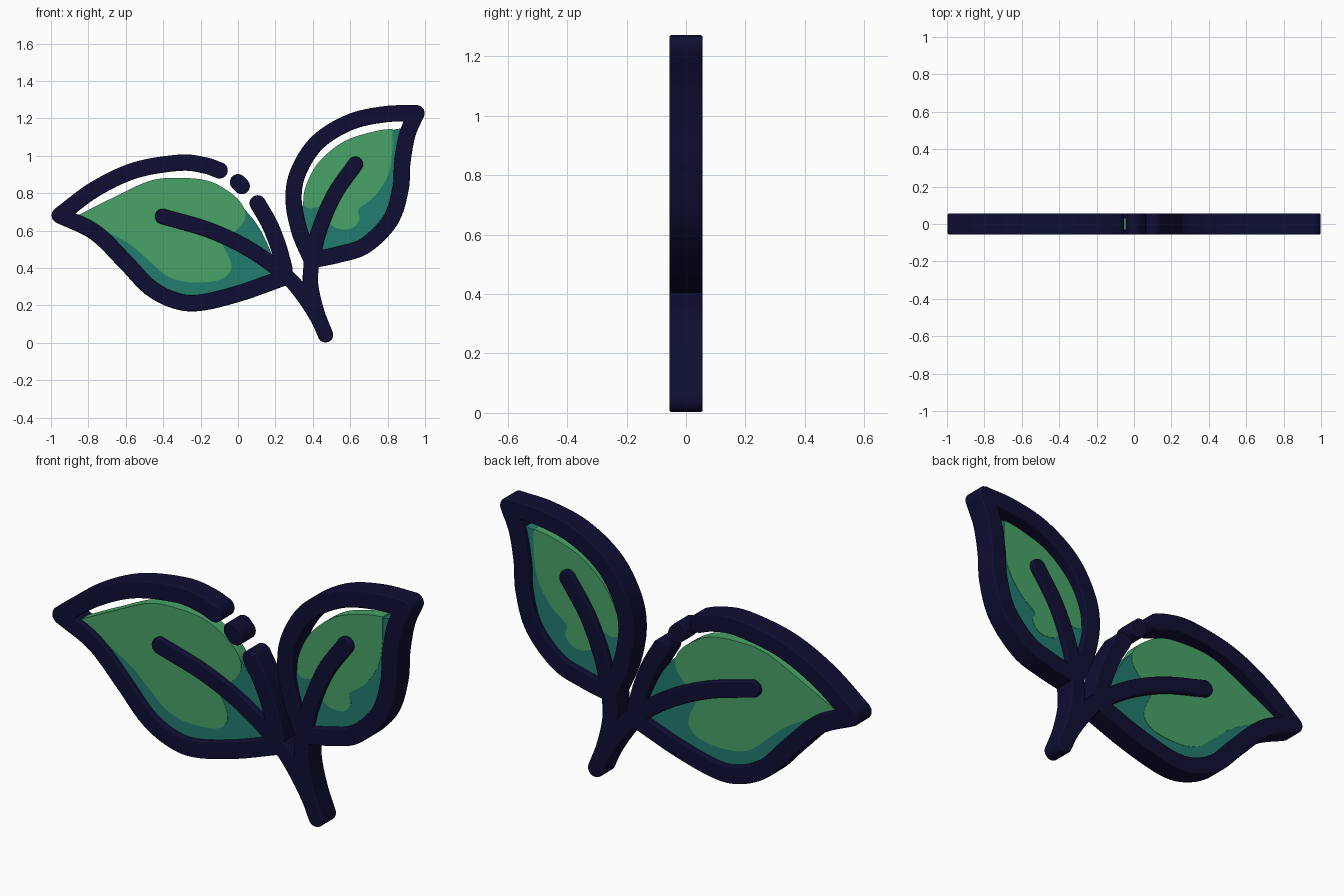
import bpy, bmesh, math
from mathutils import Vector

if "Cube" in bpy.data.objects:
    bpy.data.objects.remove(bpy.data.objects["Cube"])


def material(name, rgb):
    m = bpy.data.materials.new(name)
    m.diffuse_color = (*rgb, 1)
    m.use_nodes = True
    m.node_tree.nodes["Principled BSDF"].inputs["Base Color"].default_value = m.diffuse_color
    return m


NAVY = material("navy", (0.0045, 0.0045, 0.034))
GREEN = material("leaf_green", (0.065, 0.366, 0.138))
TEAL = material("leaf_shade", (0.016, 0.202, 0.162))


def smooth(pts, n=8):
    """Catmull-Rom samples through the points (x, z)."""
    p = [Vector(q) for q in pts]
    p = [2 * p[0] - p[1]] + p + [2 * p[-1] - p[-2]]
    out = []
    for a, b, c, d in zip(p, p[1:], p[2:], p[3:]):
        for i in range(n):
            t = i / n
            out.append(0.5 * (2 * b + (c - a) * t + (2 * a - 5 * b + 4 * c - d) * t * t
                              + (3 * b - a - 3 * c + d) * t ** 3))
    return out + [p[-2]]


def slab(name, outline, half, mat, bevel=0):
    """Flat plate: outline in the xz plane, thickened evenly about y = 0."""
    bm = bmesh.new()
    face = bm.faces.new([bm.verts.new((p[0], -half, p[1])) for p in outline])
    ext = bmesh.ops.extrude_face_region(bm, geom=[face])
    bmesh.ops.translate(bm, vec=(0, 2 * half, 0),
                        verts=[v for v in ext["geom"] if isinstance(v, bmesh.types.BMVert)])
    bmesh.ops.recalc_face_normals(bm, faces=bm.faces)
    for f in bm.faces:
        f.smooth = True
    me = bpy.data.meshes.new(name)
    bm.to_mesh(me)
    bm.free()
    me.set_sharp_from_angle(angle=math.radians(35))
    me.materials.append(mat)
    ob = bpy.data.objects.new(name, me)
    bpy.context.collection.objects.link(ob)
    if bevel:
        mod = ob.modifiers.new("soft_edge", 'BEVEL')
        mod.width = bevel
        mod.segments = 2
        mod.limit_method = 'ANGLE'
        mod.angle_limit = math.radians(50)
        mod.harden_normals = True


def stroke(name, pts, r=0.0435):
    """Round-capped line of constant width."""
    c = smooth(pts)
    tan = [(c[min(i + 1, len(c) - 1)] - c[max(i - 1, 0)]).normalized() for i in range(len(c))]
    nrm = [Vector((-t.y, t.x)) for t in tan]

    def cap(p, n, t):
        return [p + r * (n * math.cos(a) + t * math.sin(a))
                for a in (math.pi * k / 12 for k in range(1, 12))]

    outline = [p + n * r for p, n in zip(c, nrm)]
    outline += cap(c[-1], nrm[-1], tan[-1])
    outline += [p - n * r for p, n in zip(c[::-1], nrm[::-1])]
    outline += cap(c[0], -nrm[0], -tan[0])
    slab(name, outline, 0.056, NAVY, 0.007)


def fill(name, half, mat, *segments):
    """Leaf blade from smooth segments that meet at corners."""
    pts = []
    for s in segments:
        for p in smooth(s, 6):
            if not pts or (p - pts[-1]).length > 1e-4:
                pts.append(p)
    slab(name, pts, half, mat)


# Left leaf outline, with the broken upper edge
left_lower = [(-.953, .682), (-.766, .591), (-.606, .436), (-.472, .297), (-.339, .227),
              (-.205, .214), (.009, .265), (.249, .35)]
stroke("left_leaf_lower_edge", left_lower)
stroke("left_leaf_upper_edge", [(-.953, .682), (-.766, .821), (-.552, .922), (-.312, .963),
                                (-.178, .949), (-.098, .922)])
stroke("left_leaf_edge_dot", [(0, .859), (.02, .838)])
stroke("left_leaf_inner_edge", [(.105, .746), (.169, .634), (.217, .511), (.249, .393)])

# Right leaf outline
right_outer = [(.954, 1.228), (.906, 1.115), (.879, .965), (.869, .821), (.815, .655),
               (.682, .521), (.543, .473), (.393, .442)]
stroke("right_leaf_outer_edge", right_outer)
stroke("right_leaf_inner_edge", [(.393, .444), (.329, .596), (.297, .767), (.324, .917),
                                 (.425, 1.072), (.596, 1.179), (.783, 1.222), (.954, 1.228)])

# Veins and stem
stroke("left_vein_and_stem", [(-.403, .676), (-.152, .602), (.062, .5), (.249, .366),
                              (.345, .259), (.425, .136), (.468, .043)], 0.041)
stroke("right_stem", [(.393, .436), (.388, .313), (.42, .168), (.468, .043)], 0.041)
stroke("right_vein", [(.628, .955), (.516, .794), (.436, .607), (.393, .436)], 0.041)

# Left leaf blade: shaded base and lighter face
fill("left_leaf_shade", 0.0292, TEAL,
     [(-.84, .664), (-.66, .755), (-.472, .845), (-.312, .86), (-.16, .842), (-.025, .77),
      (.089, .65), (.158, .527), (.217, .382)],
     left_lower[:0:-1])
fill("left_leaf_light", 0.0308, GREEN,
     [(-.868, .676), (-.675, .773), (-.472, .866), (-.312, .882), (-.152, .864), (-.029, .794),
      (.03, .725), (.035, .66), (-.013, .596), (-.088, .537)],
     [(-.088, .537), (-.04, .436), (-.045, .377), (-.109, .334), (-.259, .324), (-.376, .356),
      (-.472, .436), (-.579, .527), (-.739, .618)])

# Right leaf blade
fill("right_leaf_shade", 0.0292, TEAL,
     [(.879, 1.147), (.835, 1.14), (.73, 1.113), (.58, 1.06), (.45, .96), (.38, .848),
      (.345, .725), (.366, .58), (.393, .45)],
     right_outer[-2:1:-1])
fill("right_leaf_light", 0.0308, GREEN,
     [(.826, 1.145), (.73, 1.131), (.569, 1.078), (.436, .971), (.366, .848), (.35, .751),
      (.382, .719), (.436, .73)],
     [(.436, .73), (.479, .65), (.532, .612), (.607, .612), (.65, .66), (.644, .714),
      (.73, .783), (.804, .9), (.826, 1.035)])
